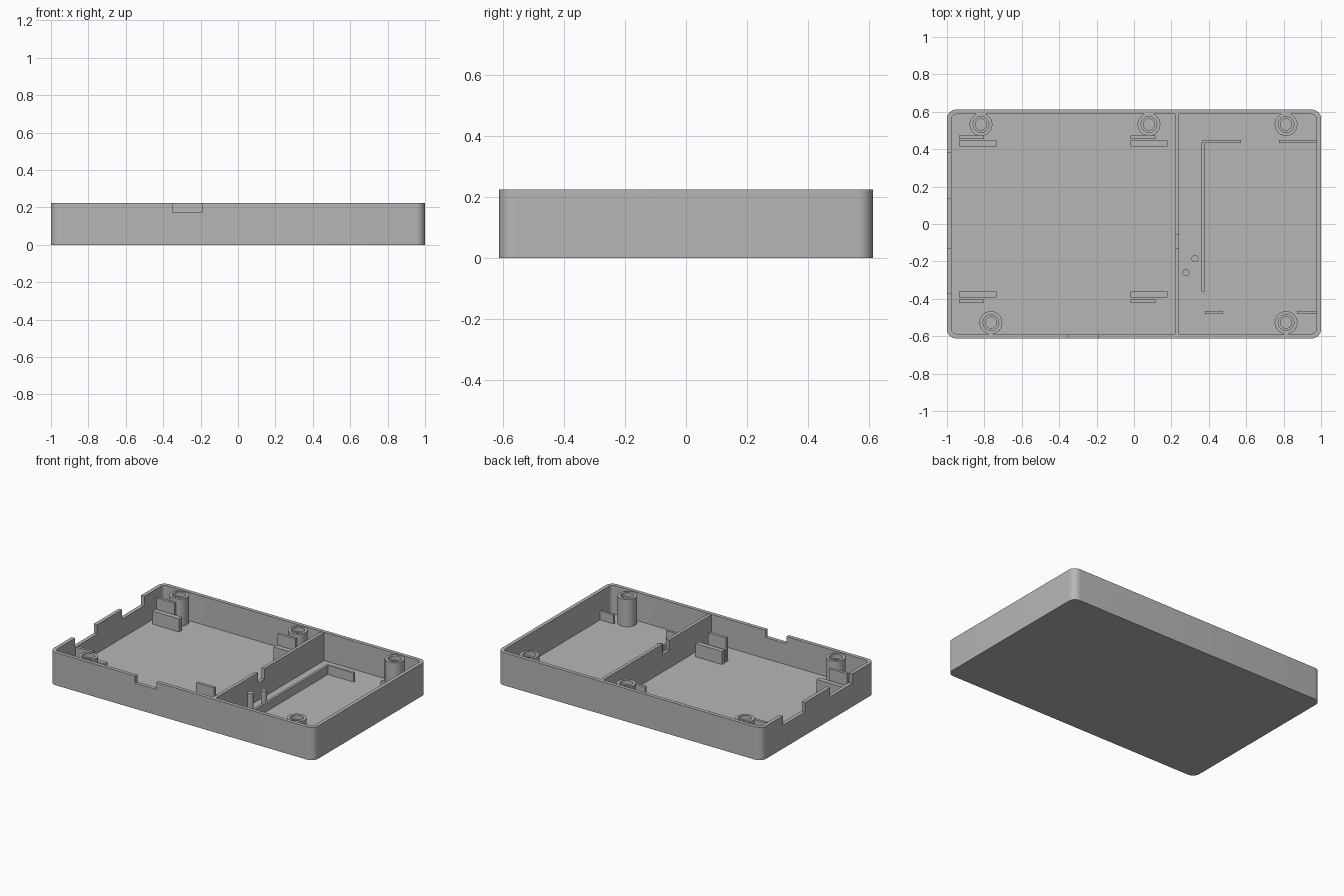
import bpy, bmesh
from math import cos, sin, pi, radians

if "Cube" in bpy.data.objects:
    bpy.data.objects.remove(bpy.data.objects["Cube"], do_unlink=True)

HX, HY, HEIGHT = 1.0, 0.612, 0.224
WALL, FLOOR = 0.025, 0.03
EMBED = 0.015          # ribs and posts are sunk a little into the floor

grey = bpy.data.materials.new("plain grey plastic")
grey.use_nodes = True
COLOUR = (0.47, 0.47, 0.47, 1)
grey.diffuse_color = COLOUR
grey.node_tree.nodes["Principled BSDF"].inputs["Base Color"].default_value = COLOUR


def finish(name, bm):
    bmesh.ops.recalc_face_normals(bm, faces=bm.faces)
    mesh = bpy.data.meshes.new(name)
    bm.to_mesh(mesh)
    bm.free()
    mesh.materials.append(grey)
    obj = bpy.data.objects.new(name, mesh)
    bpy.context.collection.objects.link(obj)
    return obj


def smooth(obj):
    bpy.ops.object.select_all(action='DESELECT')
    obj.select_set(True)
    bpy.context.view_layer.objects.active = obj
    bpy.ops.object.shade_smooth_by_angle(angle=radians(30))


def prism(name, outline, z0, z1):
    bm = bmesh.new()
    base = bm.faces.new([bm.verts.new((x, y, z0)) for x, y in outline])
    top = bmesh.ops.extrude_face_region(bm, geom=[base])["geom"]
    verts = [v for v in top if isinstance(v, bmesh.types.BMVert)]
    bmesh.ops.translate(bm, verts=verts, vec=(0, 0, z1 - z0))
    return finish(name, bm)


def box(name, x0, x1, y0, y1, z0, z1):
    return prism(name, [(x0, y0), (x1, y0), (x1, y1), (x0, y1)], z0, z1)


def rounded_rect(hx, hy, r, steps=8):
    pts = []
    for q, (sx, sy) in enumerate([(1, 1), (-1, 1), (-1, -1), (1, -1)]):
        for i in range(steps + 1):
            a = (q + i / steps) * pi / 2
            pts.append((sx * (hx - r) + r * cos(a), sy * (hy - r) + r * sin(a)))
    return pts


def lathe(name, x, y, profile, segments=32):
    bm = bmesh.new()
    verts = [bm.verts.new((x + r, y, z)) for r, z in profile]
    edges = [bm.edges.new(pair) for pair in zip(verts, verts[1:])]
    bmesh.ops.spin(bm, geom=verts + edges, cent=(x, y, 0), axis=(0, 0, 1),
                   angle=2 * pi, steps=segments, use_duplicate=False)
    bmesh.ops.remove_doubles(bm, verts=bm.verts, dist=1e-5)
    obj = finish(name, bm)
    smooth(obj)
    return obj


def cut(target, cutter):
    cutter.hide_render = True
    mod = target.modifiers.new("cut", 'BOOLEAN')
    mod.operation, mod.solver, mod.object = 'DIFFERENCE', 'EXACT', cutter
    bpy.ops.object.select_all(action='DESELECT')
    target.select_set(True)
    bpy.context.view_layer.objects.active = target
    bpy.ops.object.modifier_apply(modifier=mod.name)
    bpy.data.objects.remove(cutter, do_unlink=True)


# Tray: rounded block, hollowed, with openings in the rim
tray = prism("tray", rounded_rect(HX, HY, 0.05), 0, HEIGHT)
cut(tray, prism("cavity", rounded_rect(HX - WALL, HY - WALL, 0.025), FLOOR, 0.4))
cut(tray, box("front_opening", -0.35, -0.19, -0.7, -0.56, 0.175, 0.4))
for y0, y1 in [(-0.37, -0.13), (0.14, 0.38)]:
    cut(tray, box("side_opening", -1.1, -0.95, y0, y1, 0.16, 0.4))
smooth(tray)

# Full-width divider with a cable notch
divider = box("divider", 0.219, 0.241, 0.01 - HY, HY - 0.01, EMBED, HEIGHT - 0.003)
cut(divider, box("cable_notch", 0.1, 0.3, -0.13, -0.06, 0.15, 0.4))

# Screw posts: counterbored tubes
POST_TOP = 0.217
post_profile = [(0.061, EMBED), (0.061, POST_TOP), (0.042, POST_TOP),
                (0.042, POST_TOP - 0.03), (0.03, POST_TOP - 0.03), (0.03, EMBED)]
for x, y in [(-0.818, 0.532), (0.08, 0.532), (0.813, 0.532),
             (-0.765, -0.527), (0.813, -0.527)]:
    lathe("screw_post", x, y, post_profile)

# Board supports: a low thick ledge with a taller thin stop behind it
for x in (-0.936, -0.02):
    for name, length, y0, y1, top in [
            ("ledge_back", 0.2, 0.414, 0.447, 0.12),
            ("stop_back", 0.135, 0.455, 0.473, 0.195),
            ("ledge_front", 0.2, -0.393, -0.361, 0.12),
            ("stop_front", 0.135, -0.423, -0.404, 0.195)]:
        box(name, x, x + length, y0, y1, EMBED, top)

# Low ribs framing the smaller compartment
RIB = 0.092
box("long_rib", 0.361, 0.377, -0.361, 0.436, EMBED, RIB)
for name, x0, x1, y in [("rib_back_inner", 0.365, 0.572, 0.441),
                        ("rib_back_outer", 0.775, 0.98, 0.441),
                        ("rib_front_inner", 0.38, 0.476, -0.472),
                        ("rib_front_outer", 0.872, 0.98, -0.472)]:
    box(name, x0, x1, y - 0.008, y + 0.008, EMBED, RIB)

# Two strain-relief pins
for x, y in [(0.326, -0.185), (0.278, -0.26)]:
    lathe("cable_pin", x, y, [(0.019, EMBED), (0.019, 0.145), (0, 0.145)], 20)
